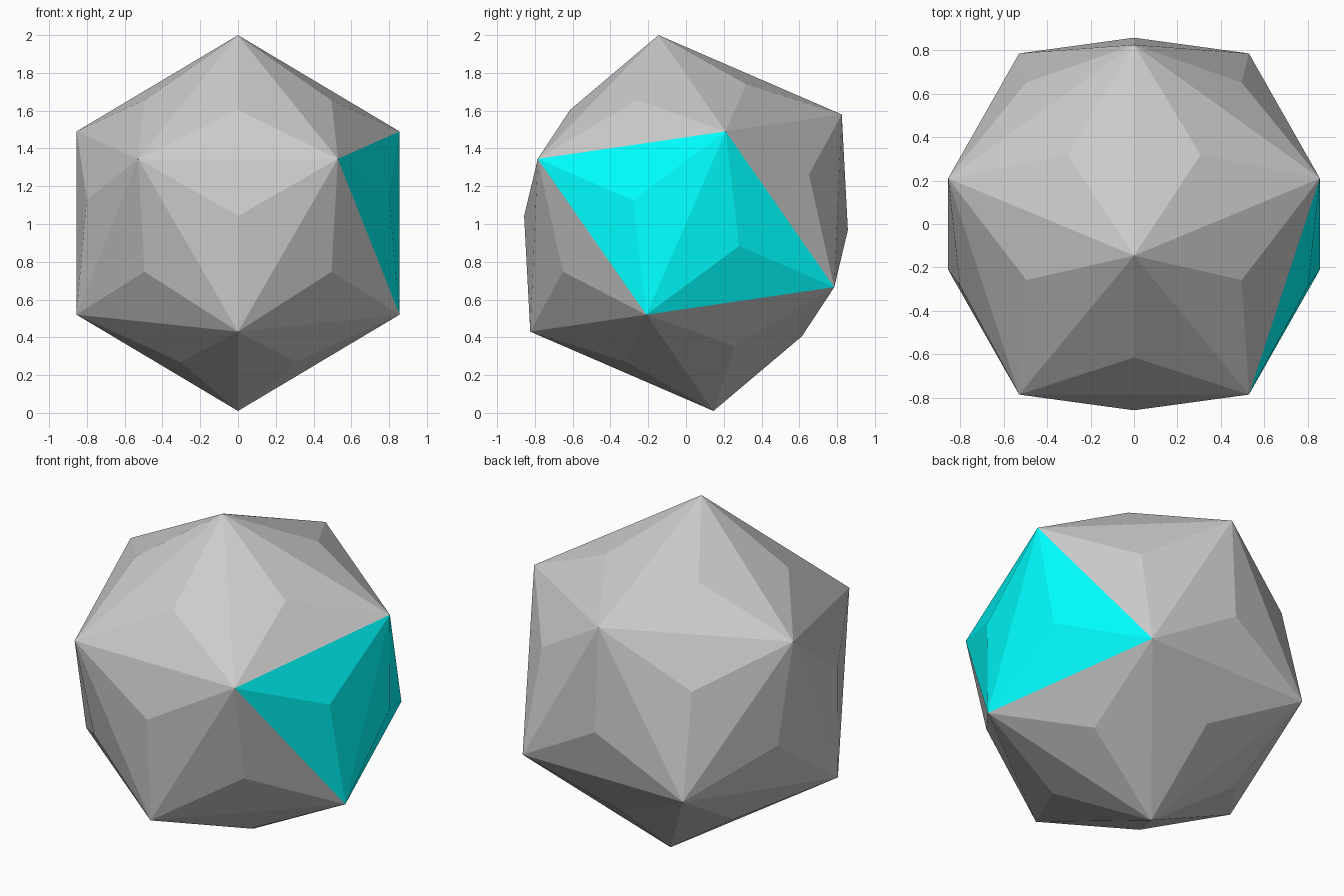
import bpy, bmesh, math
from mathutils import Matrix

if "Cube" in bpy.data.objects:
    bpy.data.objects.remove(bpy.data.objects["Cube"])

PHI = (1 + math.sqrt(5)) / 2
S = 0.5285               # half edge of the icosahedron
PYRAMID = 0.059          # height of the low pyramid on each face


def build(name, keep, colour=None):
    """Icosahedron with a low pyramid on every face selected by keep."""
    bm = bmesh.new()
    for a in (-S, S):
        for b in (-S * PHI, S * PHI):
            for co in ((0, a, b), (a, b, 0), (b, 0, a)):
                bm.verts.new(co)
    bmesh.ops.convex_hull(bm, input=bm.verts[:])
    bmesh.ops.recalc_face_normals(bm, faces=bm.faces[:])
    drop = [f for f in bm.faces if not keep(f.calc_center_median())]
    bmesh.ops.delete(bm, geom=drop, context='FACES')
    bmesh.ops.poke(bm, faces=bm.faces[:], offset=PYRAMID)
    # tilt about x and lift onto the ground
    bm.transform(Matrix.Translation((0, 0, 1.005))
                 @ Matrix.Rotation(math.radians(-23.4), 4, 'X'))
    mesh = bpy.data.meshes.new(name)
    bm.to_mesh(mesh)
    bm.free()
    obj = bpy.data.objects.new(name, mesh)
    bpy.context.collection.objects.link(obj)
    if colour:
        mat = bpy.data.materials.new(name + "_colour")
        mat.diffuse_color = colour
        mat.use_nodes = True
        mat.node_tree.nodes["Principled BSDF"].inputs["Base Color"].default_value = mat.diffuse_color
        mesh.materials.append(mat)
    return obj


# grey shell, and the pair of coloured panels on the right side
build("faceted_shell", lambda c: c.x < 0.6)
build("cyan_panels", lambda c: c.x >= 0.6, (0, 1, 1, 1))
